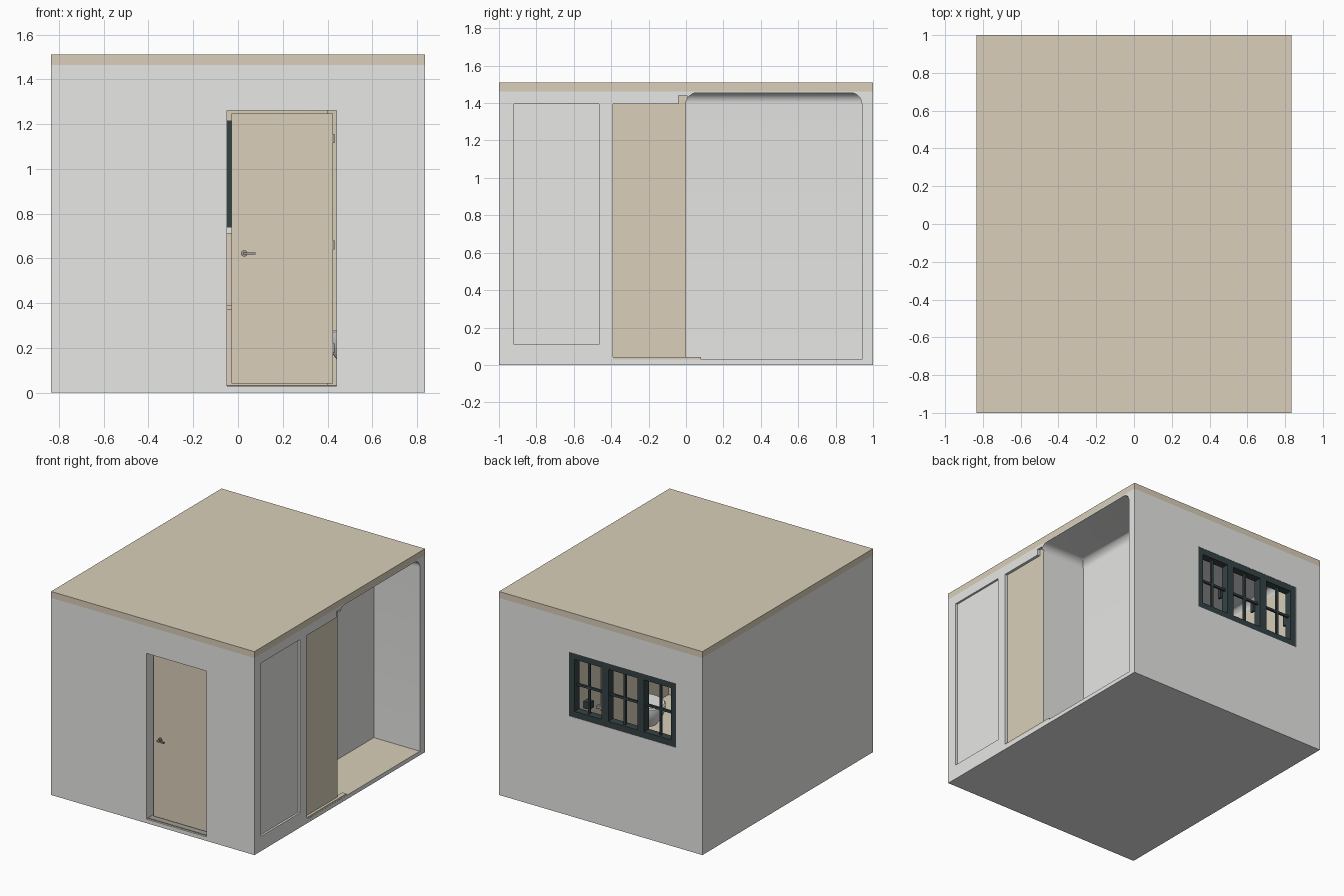
import bpy, bmesh, math
from mathutils import Vector

if "Cube" in bpy.data.objects:
    bpy.data.objects.remove(bpy.data.objects["Cube"])


def material(name, rgb):
    m = bpy.data.materials.new(name)
    m.diffuse_color = (*rgb, 1)
    m.use_nodes = True
    m.node_tree.nodes["Principled BSDF"].inputs["Base Color"].default_value = m.diffuse_color
    return m


WALL = material("light_grey_plaster", (0.80, 0.80, 0.79))
TAN = material("warm_tan", (0.695, 0.624, 0.487))
DARK = material("dark_window_frame", (0.035, 0.055, 0.06))
METAL = material("brushed_metal", (0.36, 0.34, 0.30))
WHITE = material("white_ceramic", (0.9, 0.9, 0.9))


def finish(name, bm, mat=None):
    bmesh.ops.recalc_face_normals(bm, faces=bm.faces)
    me = bpy.data.meshes.new(name)
    bm.to_mesh(me)
    bm.free()
    ob = bpy.data.objects.new(name, me)
    bpy.context.collection.objects.link(ob)
    if mat:
        me.materials.append(mat)
    return ob


def smooth(ob):
    bpy.ops.object.select_all(action='DESELECT')
    ob.select_set(True)
    bpy.context.view_layer.objects.active = ob
    bpy.ops.object.shade_smooth_by_angle(angle=math.radians(30))


def add_box(bm, x0, x1, y0, y1, z0, z1):
    vs = bmesh.ops.create_cube(bm, size=1)["verts"]
    for v in vs:
        v.co = Vector((x0 + (v.co.x + .5) * (x1 - x0), y0 + (v.co.y + .5) * (y1 - y0),
                       z0 + (v.co.z + .5) * (z1 - z0)))


def boxes(name, mat, *dims):
    bm = bmesh.new()
    for d in dims:
        add_box(bm, *d)
    return finish(name, bm, mat)


def coved_prism(name, pts, z0, z1, radius):
    """Floor plan pulled upward, with its top edges rounded into a cove."""
    bm = bmesh.new()
    f = bm.faces.new([bm.verts.new((x, y, z0)) for x, y in pts])
    new = bmesh.ops.extrude_face_region(bm, geom=[f])["geom"]
    for v in new:
        if isinstance(v, bmesh.types.BMVert):
            v.co.z = z1
    top = [e for e in bm.edges if all(v.co.z > z1 - 1e-4 for v in e.verts)
           and not all(v.co.x > 0.84 for v in e.verts)]
    bmesh.ops.bevel(bm, geom=top, offset=radius, segments=8, profile=0.5, affect='EDGES')
    return finish(name, bm)


def lathe(name, mat, profile, loc, stretch=(1, 1), n=32):
    bm = bmesh.new()
    vs = [bm.verts.new((r, 0, z)) for r, z in profile]
    es = [bm.edges.new(p) for p in zip(vs, vs[1:])]
    bmesh.ops.spin(bm, geom=vs + es, axis=(0, 0, 1), cent=(0, 0, 0), steps=n, angle=2 * math.pi)
    bmesh.ops.remove_doubles(bm, verts=bm.verts, dist=1e-4)
    for v in bm.verts:
        v.co = Vector((v.co.x * stretch[0] + loc[0], v.co.y * stretch[1] + loc[1], v.co.z + loc[2]))
    ob = finish(name, bm, mat)
    smooth(ob)
    return ob


W, D, FLOOR, CEIL, EAVE, TOP = 0.835, 1.0, 0.03, 1.455, 1.463, 1.51

# Room shell, carved from a solid block
shell = boxes("room_shell", WALL, (-W, W, -D, D, 0, EAVE))
shell.data.materials.append(TAN)
room_plan = [(-.78, -.91), (.78, -.91), (.78, -.04), (.40, -.04), (.40, .94), (-.78, .94)]
alcove_plan = [(.457, 0), (.9, 0), (.9, .94), (.457, .94)]
cutters = [
    coved_prism("cut_room", room_plan, FLOOR, CEIL, .06),
    coved_prism("cut_alcove", alcove_plan, FLOOR, CEIL, .06),
    boxes("cut_doorway", None, (-.05, .44, -1.1, -.88, FLOOR, 1.26)),
    boxes("cut_window", None, (-.62, .26, .9, 1.1, .74, 1.215)),
    boxes("cut_side_panel", None, (.82, .9, -.92, -.465, .11, 1.395)),
    boxes("cut_slide_recess", None, (.815, .9, -.39, .005, FLOOR, 1.395)),
    boxes("cut_head_notch", None, (.815, .9, -.04, .005, 1.38, 1.44)),
]
for c in cutters:
    c.hide_render = True
    m = shell.modifiers.new(c.name, 'BOOLEAN')
    m.operation, m.solver, m.object = 'DIFFERENCE', 'EXACT', c
bpy.context.view_layer.update()
carved = bpy.data.meshes.new_from_object(shell.evaluated_get(bpy.context.evaluated_depsgraph_get()))
shell.modifiers.clear()
shell.data = carved
carved.materials.clear()
carved.materials.append(WALL)
carved.materials.append(TAN)
for c in cutters:
    bpy.data.objects.remove(c)

# Tan on floors, bathroom walls and the sliding panel; grey elsewhere
for p in carved.polygons:
    x, y, z = p.center
    n = p.normal
    floor = n.z > .9 and z < .04
    inside = abs(n.z) < .1 and -.79 < x < .79 and -.92 < y < .945 and z < 1.42
    alcove = x > .45 and y > -.01
    slide = n.x > .9 and .81 < x < .818
    p.material_index = int(floor or slide or (inside and not alcove))
smooth(shell)

# Roof slab
boxes("roof_slab", TAN, (-W, W, -D, D, EAVE, TOP))

# Sliding panel threshold
boxes("slide_threshold", TAN, (.80, .834, -.39, .08, FLOOR, .043))

# Entrance door with lever handles and hinges
boxes("door_leaf", TAN, (-.03, .424, -.95, -.92, .04, 1.248))
boxes("door_sill", METAL, (-.05, .44, -.985, -.90, .028, .034))
boxes("door_hinges", METAL, *[(.42, .432, -.955, -.915, z - .02, z + .02) for z in (.2, .66, 1.135)])
for side, y in (("outer", -.95), ("inner", -.92)):
    s = -1 if side == "outer" else 1
    bm = bmesh.new()
    rose = bmesh.ops.create_cone(bm, cap_ends=True, segments=24, radius1=.014, radius2=.014, depth=.01)["verts"]
    for v in rose:
        v.co = Vector((v.co.x + .028, y + s * .005 + v.co.z, v.co.y + .622))
    ya, yb = sorted((y, y + s * .035))
    add_box(bm, .023, .033, ya, yb, .617, .627)
    ya, yb = sorted((y + s * .026, y + s * .036))
    add_box(bm, .023, .078, ya, yb, .617, .627)
    smooth(finish(side + "_door_handle", bm, METAL))

# Three-part window: frame, mullions, glazing bars and catches
x0, x1, z0, z1, fr = -.62, .26, .74, 1.215, .045
pane = (x1 - x0) / 3
frame = [(x0, x1, .94, .998, z0, z0 + fr), (x0, x1, .94, .998, z1 - fr, z1),
         (x0, x0 + fr, .94, .998, z0, z1), (x1 - fr, x1, .94, .998, z0, z1)]
frame += [(x0 + pane * i - .028, x0 + pane * i + .028, .94, .998, z0, z1) for i in (1, 2)]
boxes("window_frame", DARK, *frame)
zm = (z0 + z1) / 2
bars = [(x0, x1, .962, .978, zm - .008, zm + .008)]
bars += [(c - .008, c + .008, .962, .978, z0, z1) for c in (x0 + pane * (i + .5) for i in range(3))]
boxes("glazing_bars", DARK, *bars)
boxes("window_catches", DARK, *[(x0 + pane * i + .03, x0 + pane * i + .045, .915, .945, zm - .05, zm + .03)
                                for i in range(3)])
boxes("window_sill", WALL, (-.64, .28, .90, .945, .71, .74))

# Vanity shelf and basin below the window
boxes("vanity_shelf", TAN, (-.45, .05, .68, .94, .37, .39))
lathe("basin", WHITE, [(0, 0), (.06, 0), (.10, .04), (.12, .09), (.112, .09), (.09, .045), (0, .02)],
      (-.25, .80, .39))

# Wall-hung toilet with lid and flush plate
lathe("toilet_bowl", WHITE, [(0, 0), (.07, 0), (.10, .05), (.12, .11), (.122, .15), (.115, .158), (0, .16)],
      (.55, -.30, .12), (1.25, 1))
boxes("toilet_back", WHITE, (.60, .78, -.40, -.20, .13, .275))
boxes("flush_plate", METAL, (.77, .782, -.36, -.24, .56, .64))

# Shower fittings on the partition
boxes("shower_rail", METAL, (.365, .377, .46, .472, .55, 1.15), (.37, .40, .455, .477, .56, .58),
      (.37, .40, .455, .477, 1.12, 1.14), (.27, .40, .455, .477, 1.15, 1.165))
boxes("shower_valve", DARK, (.35, .40, .58, .63, .62, .67))
lathe("shower_head", METAL, [(0, 0), (.06, 0), (.06, .01), (.01, .02), (0, .02)], (.26, .466, 1.135))
